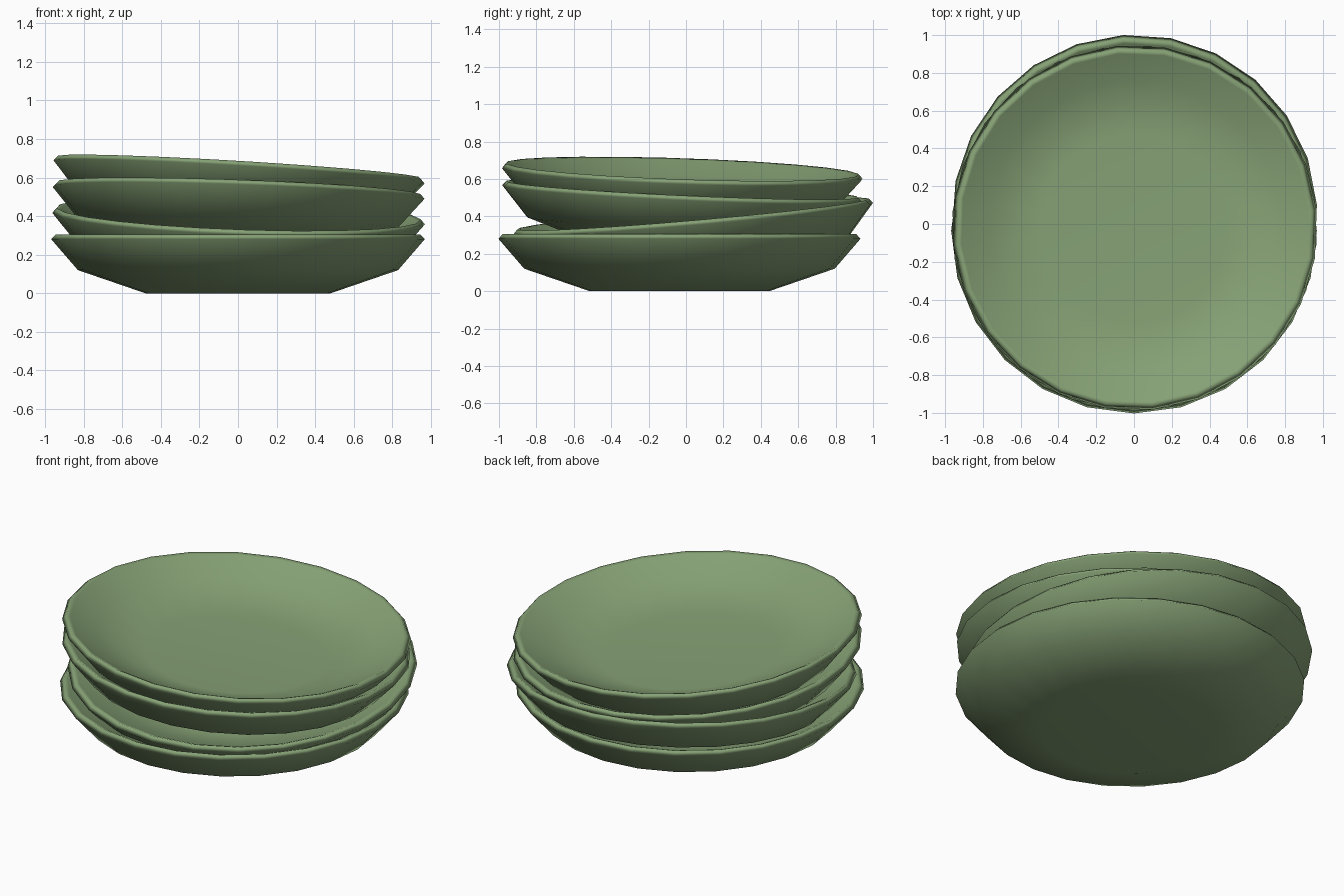
import bpy, bmesh, math
from mathutils import Vector, Matrix

cube = bpy.data.objects.get("Cube")
if cube:
    bpy.data.objects.remove(cube, do_unlink=True)

# Glaze colour
glaze = bpy.data.materials.new("sage_green_glaze")
glaze.use_nodes = True
colour = (0.24, 0.36, 0.18, 1)
glaze.diffuse_color = colour
bsdf = next(n for n in glaze.node_tree.nodes if n.type == "BSDF_PRINCIPLED")
bsdf.inputs["Base Color"].default_value = colour

SIDES = 24
RIM = 0.28
# Radius and height, from the foot out over the rim to the inner floor
PROFILE = [(0.48, 0), (0.83, 0.12), (0.968, RIM), (0.945, 0.305),
           (0.925, 0.297), (0.78, 0.222), (0.5, 0.125)]


def plate_mesh():
    bm = bmesh.new()
    rings = []
    for r, z in PROFILE:
        angles = [math.tau * i / SIDES for i in range(SIDES)]
        rings.append([bm.verts.new((r * math.cos(a), r * math.sin(a), z)) for a in angles])
    for low, high in zip(rings, rings[1:]):
        for i in range(SIDES):
            j = (i + 1) % SIDES
            bm.faces.new((low[i], low[j], high[j], high[i]))
    bm.faces.new(rings[0][::-1])
    bm.faces.new(rings[-1])
    bmesh.ops.recalc_face_normals(bm, faces=bm.faces)
    for f in bm.faces:
        f.smooth = True
    mesh = bpy.data.meshes.new("plate")
    bm.to_mesh(mesh)
    bm.free()
    mesh.materials.append(glaze)
    return mesh


def place_plate(name, mesh, centre, slope, spin):
    """Put the rim centre at a point, tilted by its rise along x and y."""
    obj = bpy.data.objects.new(name, mesh)
    bpy.context.collection.objects.link(obj)
    # Broad faces lead the shading, so the narrow rim reads as a soft bevel
    obj.modifiers.new("rim_shading", "WEIGHTED_NORMAL")
    normal = Vector((-slope[0], -slope[1], 1)).normalized()
    tilt = Vector((0, 0, 1)).rotation_difference(normal).to_matrix().to_4x4()
    turn = Matrix.Rotation(math.radians(spin), 4, "Z")
    drop = Matrix.Translation((0, 0, -RIM))
    obj.matrix_world = Matrix.Translation(centre) @ tilt @ turn @ drop


# The stack, from bottom to top
plate = plate_mesh()
place_plate("bottom_plate", plate, (0, -0.035, RIM), (0, 0), 0)
place_plate("second_plate", plate, (0.003, 0.038, 0.387), (-0.036, 0.087), 3.6)
place_plate("third_plate", plate, (0.003, -0.02, 0.52), (-0.036, -0.046), -5)
place_plate("top_plate", plate, (0.005, -0.02, 0.629), (-0.06, -0.034), 5.4)
